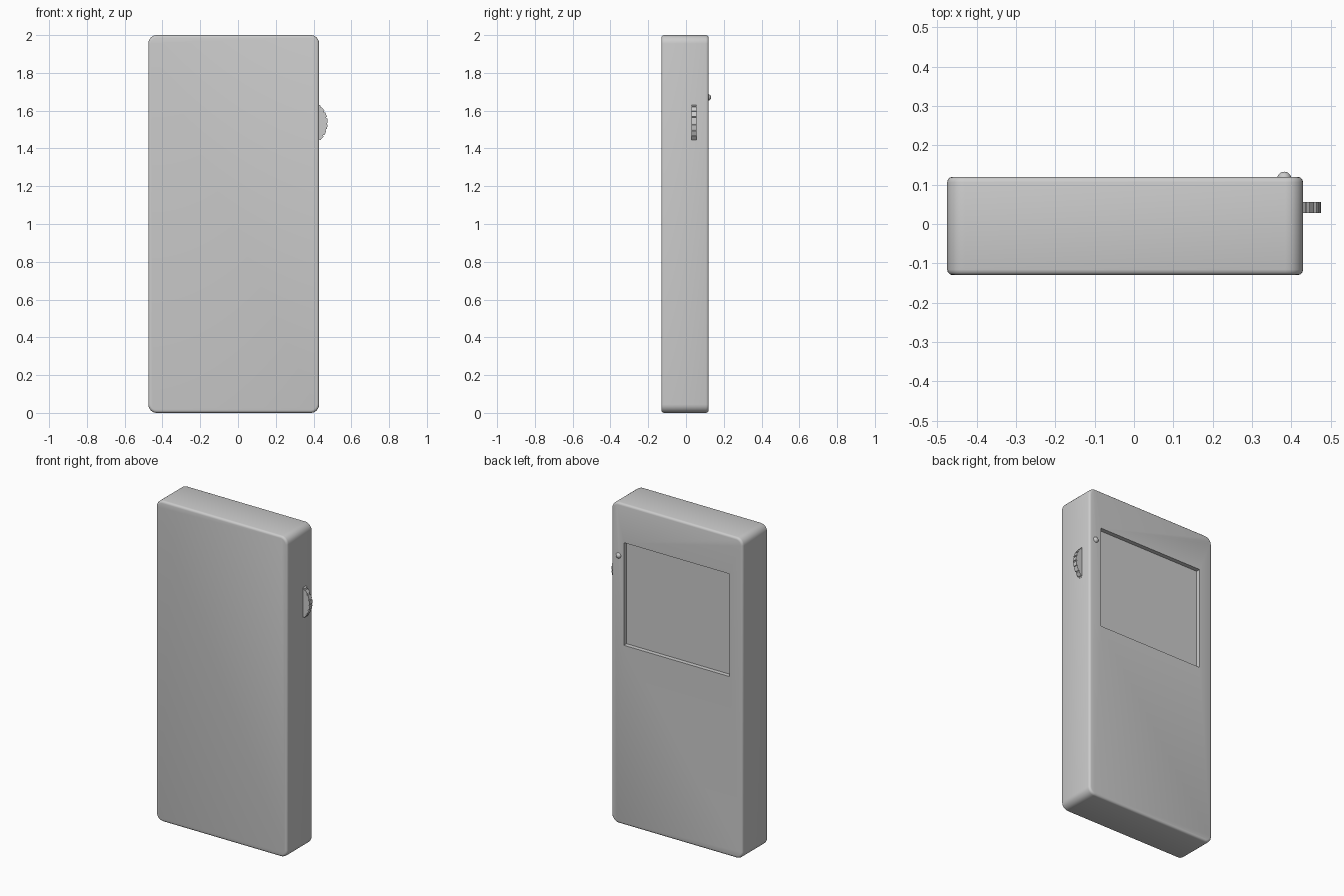
import bpy, bmesh, math
from mathutils import Matrix, Vector

if "Cube" in bpy.data.objects:
    bpy.data.objects.remove(bpy.data.objects["Cube"])


def new_object(name, bm):
    mesh = bpy.data.meshes.new(name)
    bmesh.ops.recalc_face_normals(bm, faces=bm.faces)
    bm.to_mesh(mesh)
    bm.free()
    ob = bpy.data.objects.new(name, mesh)
    bpy.context.collection.objects.link(ob)
    return ob


def box(lo, hi):
    lo, hi = Vector(lo), Vector(hi)
    bm = bmesh.new()
    bmesh.ops.create_cube(bm, size=1, matrix=Matrix.Translation((lo + hi) / 2)
                          @ Matrix.Diagonal((*(hi - lo), 1)))
    return bm


def smooth(ob):
    bpy.ops.object.select_all(action='DESELECT')
    ob.select_set(True)
    bpy.context.view_layer.objects.active = ob
    bpy.ops.object.shade_smooth_by_angle(angle=math.radians(35))


# Case: slab with rounded corners and softened front and back rims
bm = box((-0.475, -0.13, 0), (0.43, 0.12, 2))
corners = [e for e in bm.edges if abs(e.verts[0].co.y - e.verts[1].co.y) > 0.1]
bmesh.ops.bevel(bm, geom=corners, offset=0.045, segments=6, profile=0.5, affect='EDGES')
rims = [e for e in bm.edges if abs(e.verts[0].co.y - e.verts[1].co.y) < 0.001]
bmesh.ops.bevel(bm, geom=rims, offset=0.014, segments=3, profile=0.5, affect='EDGES')
case = new_object("case", bm)

# Recessed screen window in the back
cutter = new_object("screen_cutter", box((-0.385, 0.093, 1.12), (0.345, 0.2, 1.76)))
cutter.hide_render = True
mod = case.modifiers.new("screen_recess", 'BOOLEAN')
mod.operation = 'DIFFERENCE'
mod.solver = 'EXACT'
mod.object = cutter
bpy.context.view_layer.objects.active = case
bpy.ops.object.modifier_apply(modifier=mod.name)
bpy.data.objects.remove(cutter)
smooth(case)

# Thumb wheel, with shallow grip grooves, poking out of the side
bm = bmesh.new()
teeth, radius = 24, 0.127
ring = []
for i in range(teeth):
    for frac, r in ((0, radius), (0.7, radius), (0.75, radius - 0.005), (0.95, radius - 0.005)):
        a = 2 * math.pi * (i + frac) / teeth
        ring.append(bm.verts.new((0.348 + r * math.cos(a), 0.028, 1.535 + r * math.sin(a))))
face = bm.faces.new(ring)
out = bmesh.ops.extrude_face_region(bm, geom=[face])
bmesh.ops.translate(bm, vec=(0, 0.028, 0),
                    verts=[g for g in out["geom"] if isinstance(g, bmesh.types.BMVert)])
new_object("thumb_wheel", bm)

# Indicator lamp beside the screen
bm = bmesh.new()
bmesh.ops.create_uvsphere(bm, u_segments=20, v_segments=12, radius=0.018,
                          matrix=Matrix.Translation((0.382, 0.115, 1.67)))
smooth(new_object("indicator_lamp", bm))
